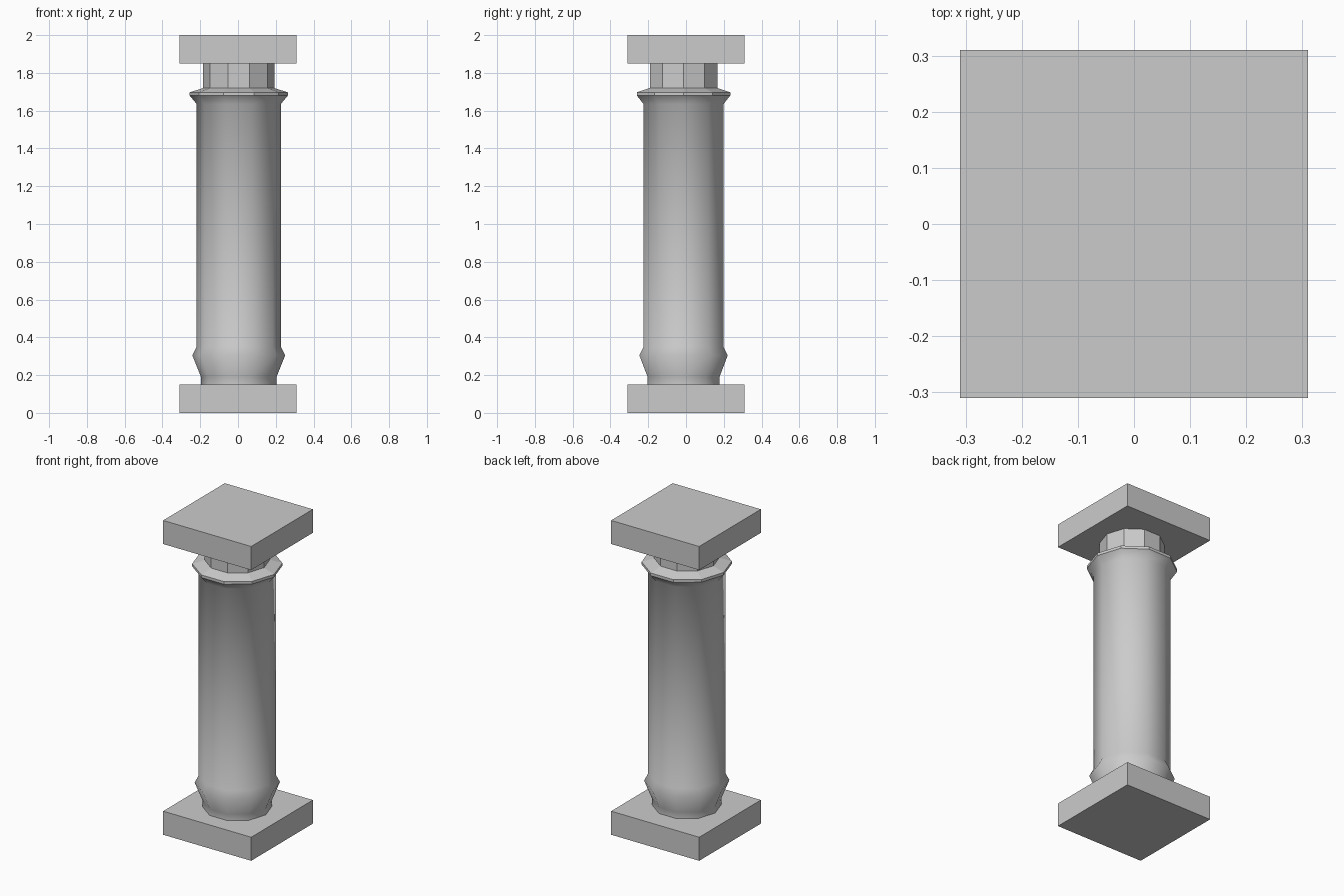
import bpy
import bmesh
from math import cos, sin, pi

if "Cube" in bpy.data.objects:
    bpy.data.objects.remove(bpy.data.objects["Cube"])

SIDES = 10
CX, CY = 0.004, -0.013  # the column sits slightly off the slab centre


def link(name, bm):
    bmesh.ops.recalc_face_normals(bm, faces=bm.faces)
    mesh = bpy.data.meshes.new(name)
    bm.to_mesh(mesh)
    bm.free()
    bpy.context.collection.objects.link(bpy.data.objects.new(name, mesh))


def slab(name, z0, z1, half):
    bm = bmesh.new()
    bmesh.ops.create_cube(bm, size=1)
    for v in bm.verts:
        v.co = (v.co.x * 2 * half, v.co.y * 2 * half,
                (z0 + z1) / 2 + v.co.z * (z1 - z0))
    link(name, bm)


def lathe(name, profile, smooth_top):
    """Ten-sided turned body; bands below smooth_top are shaded smooth."""
    bm = bmesh.new()
    rings = [[bm.verts.new((CX + r * cos(2 * pi * i / SIDES),
                            CY + r * sin(2 * pi * i / SIDES), z))
              for i in range(SIDES)] for r, z in profile]
    for k, (lo, hi) in enumerate(zip(rings, rings[1:])):
        for i in range(SIDES):
            j = (i + 1) % SIDES
            f = bm.faces.new((lo[i], lo[j], hi[j], hi[i]))
            f.smooth = profile[k + 1][1] <= smooth_top
    # sharp edge where the smooth shaft meets the faceted collar
    for e in bm.edges:
        if len({f.smooth for f in e.link_faces}) == 2:
            e.smooth = False
    link(name, bm)


# Square base and top slabs
slab("base_slab", 0.0, 0.15, 0.31)
slab("top_slab", 1.85, 2.0, 0.31)

# Column: foot, bulge, shaft, collar ring and faceted neck
lathe("column", [
    (0.20, 0.15), (0.20, 0.19), (0.246, 0.305), (0.2225, 0.35),
    (0.2225, 1.635), (0.26, 1.68), (0.26, 1.697), (0.193, 1.718),
    (0.188, 1.72), (0.188, 1.85),
], smooth_top=1.685)
